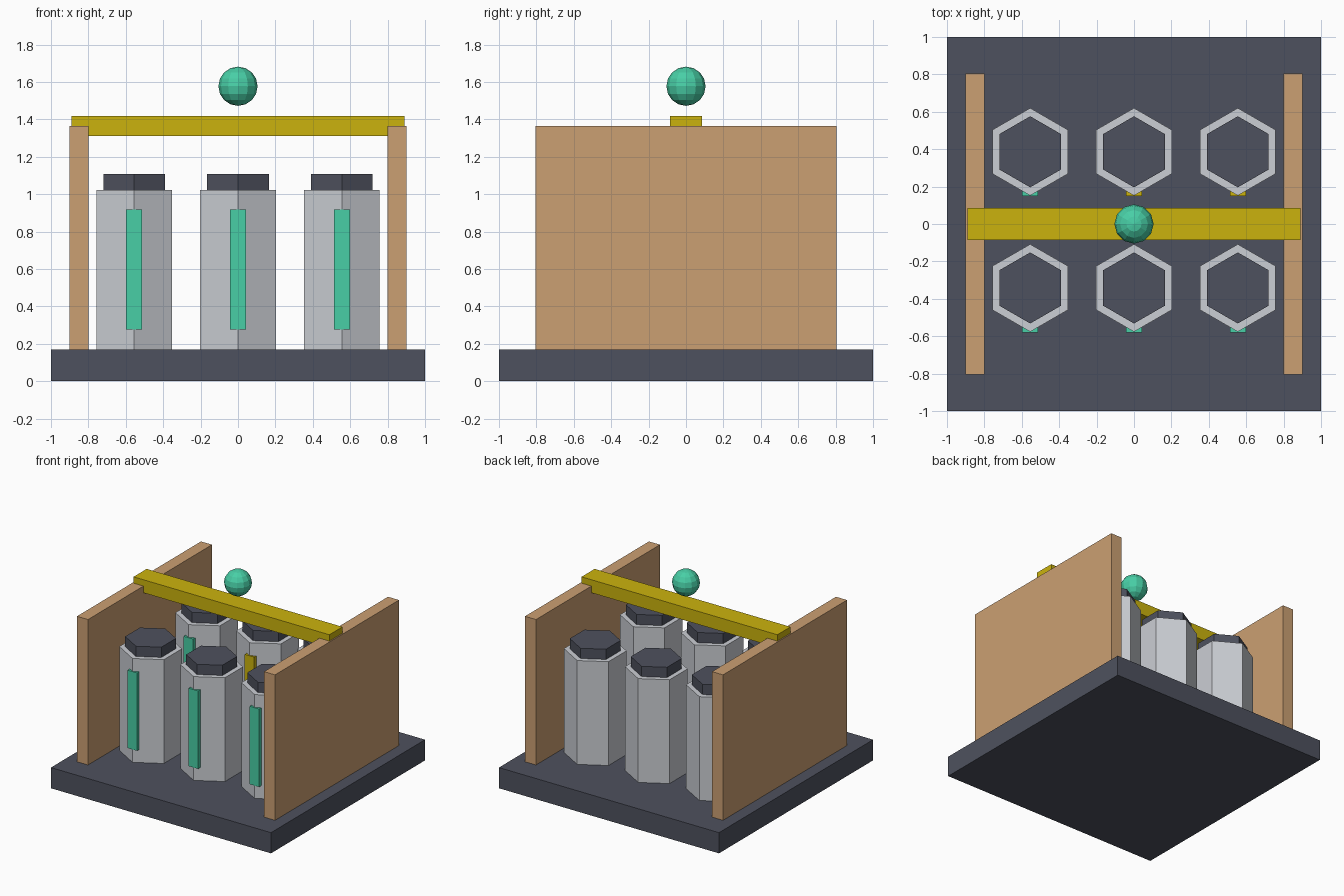
import bpy
import math

default = bpy.data.objects.get("Cube")
if default:
    bpy.data.objects.remove(default, do_unlink=True)


def material(name, r, g, b):
    mat = bpy.data.materials.new(name)
    mat.use_nodes = True
    mat.diffuse_color = (r, g, b, 1)
    shader = next(n for n in mat.node_tree.nodes if n.type == "BSDF_PRINCIPLED")
    shader.inputs["Base Color"].default_value = (r, g, b, 1)
    return mat


slate = material("slate", 0.076, 0.083, 0.112)
tan = material("tan", 0.60, 0.35, 0.17)
yellow = material("yellow", 0.60, 0.45, 0.004)
silver = material("silver", 0.60, 0.62, 0.66)
teal = material("teal", 0.065, 0.62, 0.38)


def finish(name, mat):
    obj = bpy.context.object
    obj.name = name
    obj.data.name = name
    obj.data.materials.append(mat)
    return obj


def box(name, mat, low, high):
    centre = [(a + b) / 2 for a, b in zip(low, high)]
    bpy.ops.mesh.primitive_cube_add(size=1, location=centre)
    obj = finish(name, mat)
    for v in obj.data.vertices:
        for i in range(3):
            v.co[i] *= high[i] - low[i]
    return obj


def hexagon(name, mat, x, y, radius, bottom, top):
    bpy.ops.mesh.primitive_cylinder_add(
        vertices=6, radius=radius, depth=top - bottom,
        location=(x, y, (bottom + top) / 2))
    return finish(name, mat)


BASE_TOP = 0.17

# Base slab, side panels and the bar that joins them
box("base", slate, (-1, -1, 0), (1, 1, BASE_TOP))
for side, x in (("right", -0.85), ("left", 0.85)):
    box(side + "_panel", tan,
        (x - 0.05, -0.805, BASE_TOP), (x + 0.05, 0.805, 1.365))
box("top_bar", yellow, (-0.89, -0.085, 1.31), (0.89, 0.085, 1.417))

# Two rows of hexagonal cells, each with a cap and a front indicator strip
rows = (("front", -0.342, (teal, teal, teal)),
        ("back", 0.386, (teal, yellow, yellow)))
columns = (("right", -0.555), ("middle", 0), ("left", 0.555))
for row, y, strip_colours in rows:
    for (column, x), colour in zip(columns, strip_colours):
        label = row + "_" + column
        hexagon(label + "_cell", silver, x, y, 0.234, BASE_TOP, 1.023)
        hexagon(label + "_cap", slate, x, y, 0.19, 1.023, 1.107)
        box(label + "_strip", colour,
            (x - 0.043, y - 0.237, 0.277), (x + 0.043, y - 0.2, 0.917))

# Floating orb above the bar
bpy.ops.mesh.primitive_uv_sphere_add(
    segments=12, ring_count=8, radius=0.105, location=(0, 0, 1.577))
finish("orb", teal)
